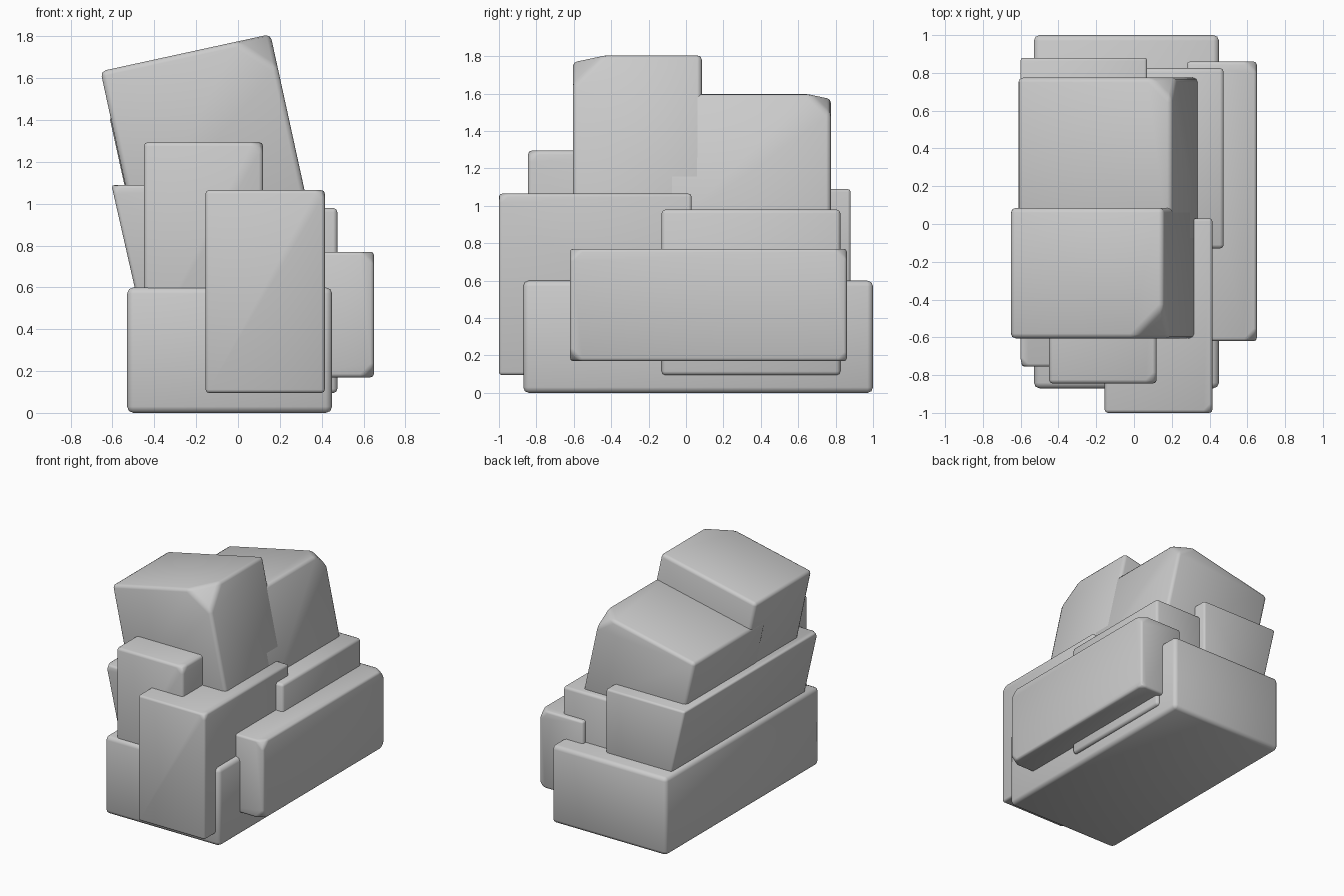
import bpy, bmesh

if "Cube" in bpy.data.objects:
    bpy.data.objects.remove(bpy.data.objects["Cube"])


def block(name, profile, y0, y1, bevel=0.025, cuts=()):
    """Extrude an xz profile (TL, TR, BR, BL) from y0 to y1, trim corners, round edges.
    cuts: (profile index, 0 front / 1 back, size)."""
    bm = bmesh.new()
    n = len(profile)
    front = [bm.verts.new((x, y0, z)) for x, z in profile]
    back = [bm.verts.new((x, y1, z)) for x, z in profile]
    bm.faces.new(front)
    bm.faces.new(back[::-1])
    for i in range(n):
        j = (i + 1) % n
        bm.faces.new((front[i], back[i], back[j], front[j]))
    bmesh.ops.recalc_face_normals(bm, faces=bm.faces[:])
    corners = [((front, back)[end][i], size) for i, end, size in cuts]
    for vert, size in corners:
        bmesh.ops.bevel(bm, geom=[vert], offset=size, segments=1,
                        profile=0.5, affect='VERTICES')
    mesh = bpy.data.meshes.new(name)
    bm.to_mesh(mesh)
    bm.free()
    mesh.polygons.foreach_set("use_smooth", [True] * len(mesh.polygons))
    obj = bpy.data.objects.new(name, mesh)
    bpy.context.collection.objects.link(obj)
    mod = obj.modifiers.new("rounded_edges", 'BEVEL')
    mod.width = bevel
    mod.segments = 2
    mod.limit_method = 'ANGLE'
    return obj


def rect(x0, x1, z0, z1):
    return [(x0, z1), (x1, z1), (x1, z0), (x0, z0)]


# Wide base slab
block("base_block", rect(-0.53, 0.45, 0.0, 0.60), -0.87, 1.0, 0.03)

# Upright blocks stacked against the front
block("front_right_block", rect(-0.155, 0.415, 0.095, 1.065), -1.0, 0.03,
      cuts=[(1, 0, 0.04)])
block("front_centre_block", rect(-0.45, 0.12, 0.30, 1.295), -0.845, -0.10,
      cuts=[(1, 0, 0.05)])

# Left block with a leaning outer wall
block("left_leaning_block", [(-0.605, 1.09), (0.07, 1.09), (0.07, 0.45), (-0.46, 0.45)],
      -0.755, 0.88, 0.02, cuts=[(0, 0, 0.04)])

# Blocks along the right side
block("right_inner_block", rect(0.0, 0.475, 0.095, 0.98), -0.13, 0.825, 0.02)
block("right_outer_block", rect(0.28, 0.65, 0.17, 0.77), -0.62, 0.86, 0.03,
      cuts=[(1, 0, 0.06), (1, 1, 0.06), (2, 0, 0.06), (2, 1, 0.04)])

# Two tilted blocks on top, sharing the same lean
block("upper_rear_block", [(-0.617, 1.425), (0.20, 1.603), (0.363, 0.86), (-0.49, 0.85)],
      -0.10, 0.775, cuts=[(1, 1, 0.12)])
block("upper_front_block", [(-0.657, 1.633), (0.155, 1.81), (0.365, 0.85), (-0.487, 0.85)],
      -0.605, 0.085, cuts=[(1, 0, 0.17)])
